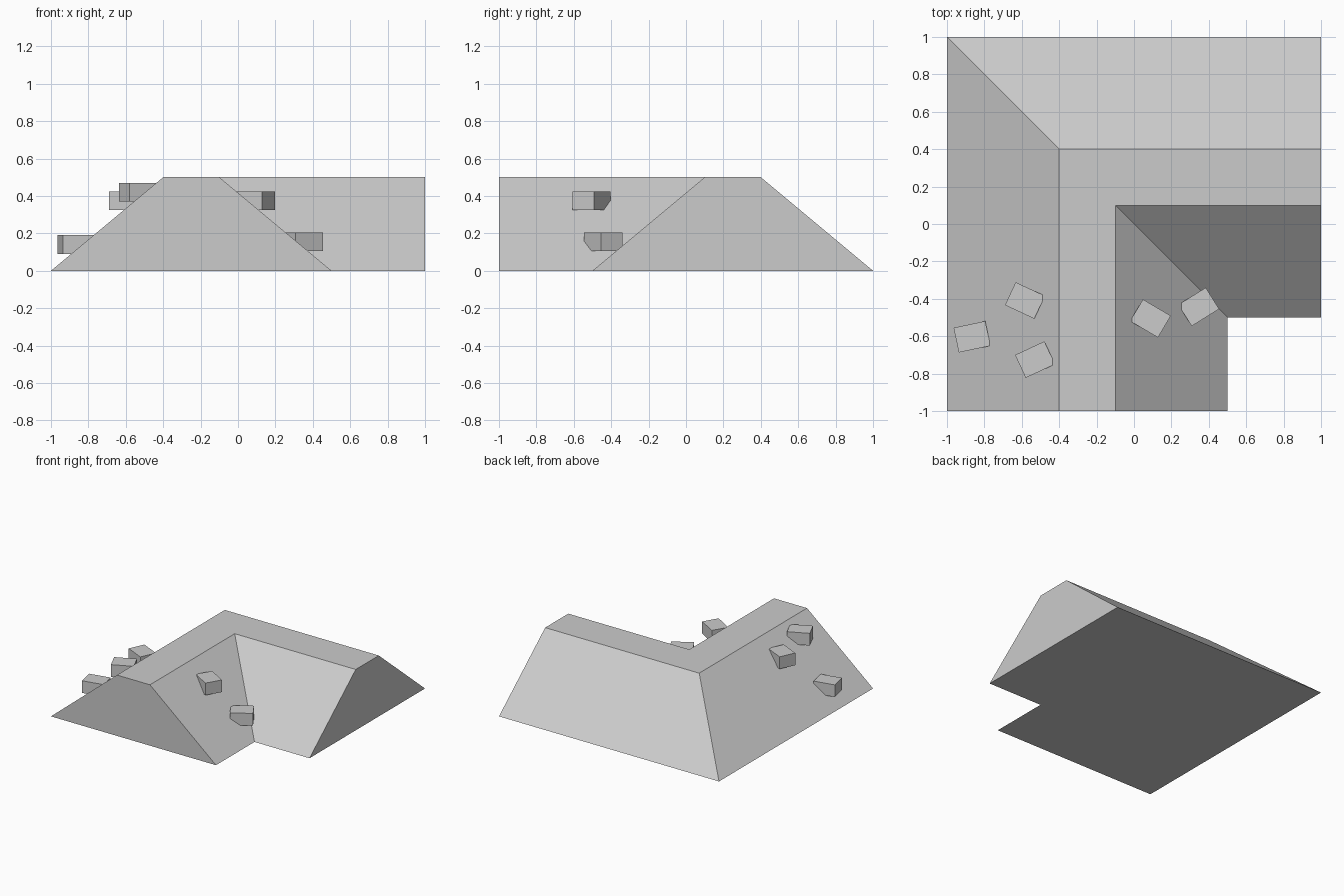
import bpy, bmesh, math

if "Cube" in bpy.data.objects:
    bpy.data.objects.remove(bpy.data.objects["Cube"])

grey = bpy.data.materials.new("light grey")
grey.diffuse_color = (0.6, 0.6, 0.6, 1)
grey.use_nodes = True
grey.node_tree.nodes["Principled BSDF"].inputs["Base Color"].default_value = grey.diffuse_color


def finish(bm, name):
    bmesh.ops.recalc_face_normals(bm, faces=bm.faces)
    mesh = bpy.data.meshes.new(name)
    bm.to_mesh(mesh)
    bm.free()
    mesh.materials.append(grey)
    obj = bpy.data.objects.new(name, mesh)
    bpy.context.collection.objects.link(obj)
    return obj


# L-shaped embankment: trapezoid section swept around a mitred corner
section = [(0, 0), (0.6, 0.5), (0.9, 0.5), (1.5, 0)]  # inset from outer edge, height
bm = bmesh.new()
rings = [
    [bm.verts.new((-1 + d, -1, z)) for d, z in section],
    [bm.verts.new((-1 + d, 1 - d, z)) for d, z in section],
    [bm.verts.new((1, 1 - d, z)) for d, z in section],
]
for a, b in zip(rings, rings[1:]):
    for i in range(4):
        j = (i + 1) % 4
        bm.faces.new((a[i], a[j], b[j], b[i]))
bm.faces.new(rings[0])
bm.faces.new(rings[2])
finish(bm, "embankment")

# Level blocks half buried in the slopes: x, y, bottom z, turn in degrees
blocks = [
    (-0.866, -0.603, 0.09, 12),
    (-0.583, -0.409, 0.325, -25),
    (-0.529, -0.725, 0.37, 25),
    (0.088, -0.505, 0.325, -30.5),
    (0.346, -0.443, 0.105, 32),
]
for n, (x, y, z, turn) in enumerate(blocks, 1):
    bm = bmesh.new()
    bmesh.ops.create_cube(bm, size=1)
    bmesh.ops.scale(bm, vec=(0.173, 0.135, 0.1), verts=bm.verts)
    block = finish(bm, f"block_{n}")
    block.location = (x, y, z + 0.05)
    block.rotation_euler.z = math.radians(turn)
